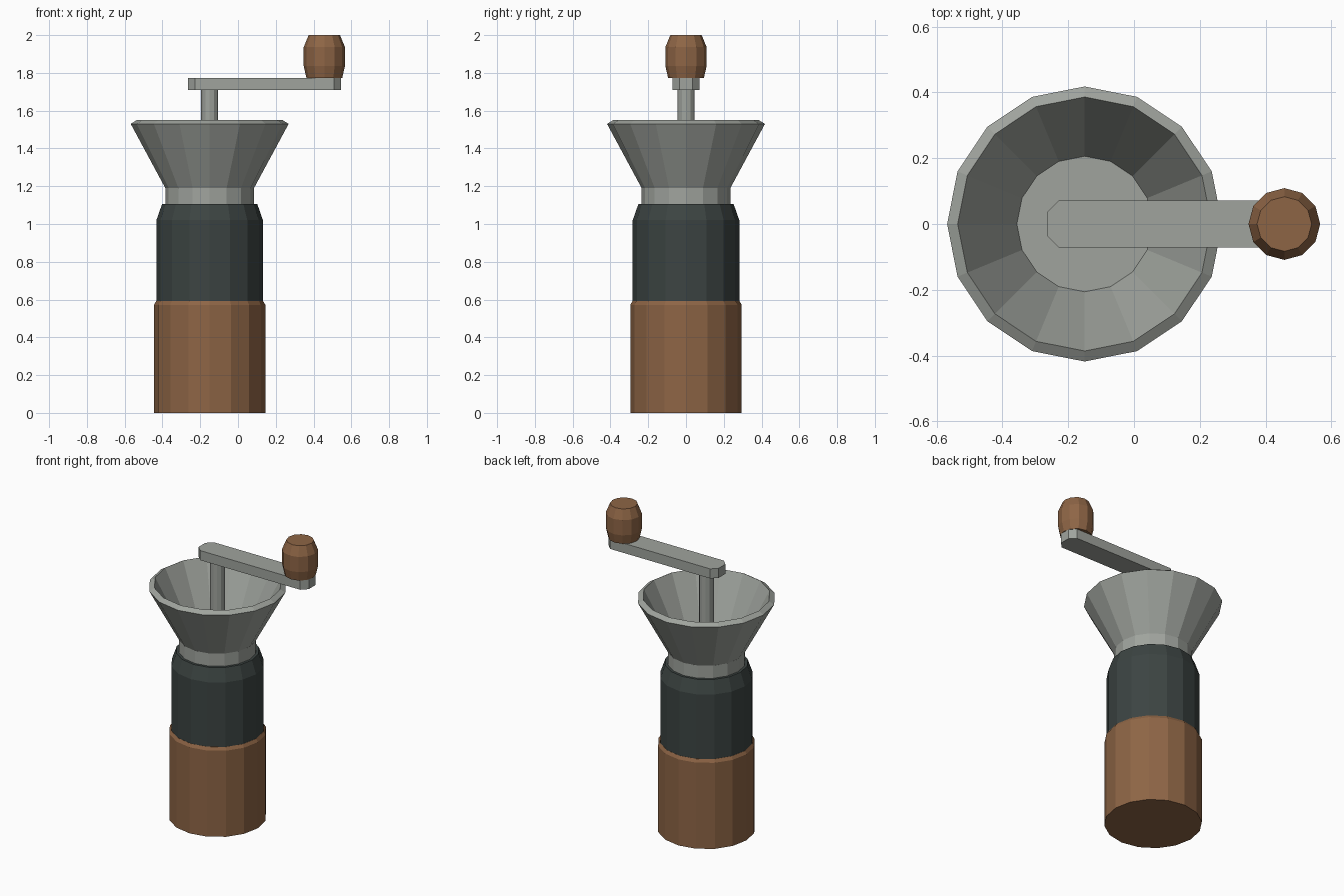
import bpy, bmesh
from math import sin, cos, pi

if "Cube" in bpy.data.objects:
    bpy.data.objects.remove(bpy.data.objects["Cube"])

AXIS = -0.15      # x of the grinder's main axis
KNOB = 0.457      # x of the crank knob


def material(name, rgb):
    m = bpy.data.materials.new(name)
    m.diffuse_color = (*rgb, 1)
    m.use_nodes = True
    m.node_tree.nodes["Principled BSDF"].inputs["Base Color"].default_value = m.diffuse_color
    return m


wood = material("wood", (0.27, 0.13, 0.06))
dark = material("dark_metal", (0.045, 0.058, 0.055))
steel = material("steel", (0.35, 0.37, 0.34))


def finish(bm, name, mat):
    bmesh.ops.recalc_face_normals(bm, faces=bm.faces[:])
    me = bpy.data.meshes.new(name)
    bm.to_mesh(me)
    bm.free()
    me.materials.append(mat)
    ob = bpy.data.objects.new(name, me)
    bpy.context.collection.objects.link(ob)
    return ob


def lathe(name, profile, x, n, mat):
    """Closed flat-shaded solid turned from (radius, z) rings, capped at both ends."""
    bm = bmesh.new()
    rings = [[bm.verts.new((x + r * cos(2 * pi * i / n), r * sin(2 * pi * i / n), z))
              for i in range(n)] for r, z in profile]
    for a, b in zip(rings, rings[1:]):
        for i in range(n):
            j = (i + 1) % n
            bm.faces.new((a[i], a[j], b[j], b[i]))
    bm.faces.new(rings[0][::-1])
    bm.faces.new(rings[-1])
    return finish(bm, name, mat)


# Body: wooden catch cup, dark barrel, steel collar
lathe("wooden_cup", [(0.295, 0), (0.295, 0.572), (0.283, 0.592)], AXIS, 16, wood)
lathe("dark_barrel", [(0.282, 0.55), (0.282, 1.02), (0.252, 1.106)], AXIS, 16, dark)
lathe("collar", [(0.235, 1.08), (0.235, 1.19)], AXIS, 16, steel)

# Open hopper: outer wall, bevelled rim, inner wall, floor
lathe("hopper", [(0.232, 1.185), (0.418, 1.53), (0.386, 1.55), (0.206, 1.2)],
      AXIS, 16, steel)

# Crank shaft
lathe("shaft", [(0.045, 1.19), (0.045, 1.72)], AXIS, 12, steel)

# Crank arm with chamfered ends
bm = bmesh.new()
x0, x1, w, c = -0.265, 0.545, 0.072, 0.037
outline = [(x0 + c, -w), (x1 - c, -w), (x1, -w + c), (x1, w - c),
           (x1 - c, w), (x0 + c, w), (x0, w - c), (x0, -w + c)]
base = bm.faces.new([bm.verts.new((x, y, 1.71)) for x, y in outline])
top = bmesh.ops.extrude_face_region(bm, geom=[base], use_keep_orig=True)["geom"]
bmesh.ops.translate(bm, vec=(0, 0, 0.064),
                    verts=[v for v in top if isinstance(v, bmesh.types.BMVert)])
finish(bm, "crank_arm", steel)

# Barrel-shaped knob
lathe("knob", [(0.095, 1.774), (0.109, 1.836), (0.109, 1.937), (0.083, 2.0)],
      KNOB, 12, wood)
